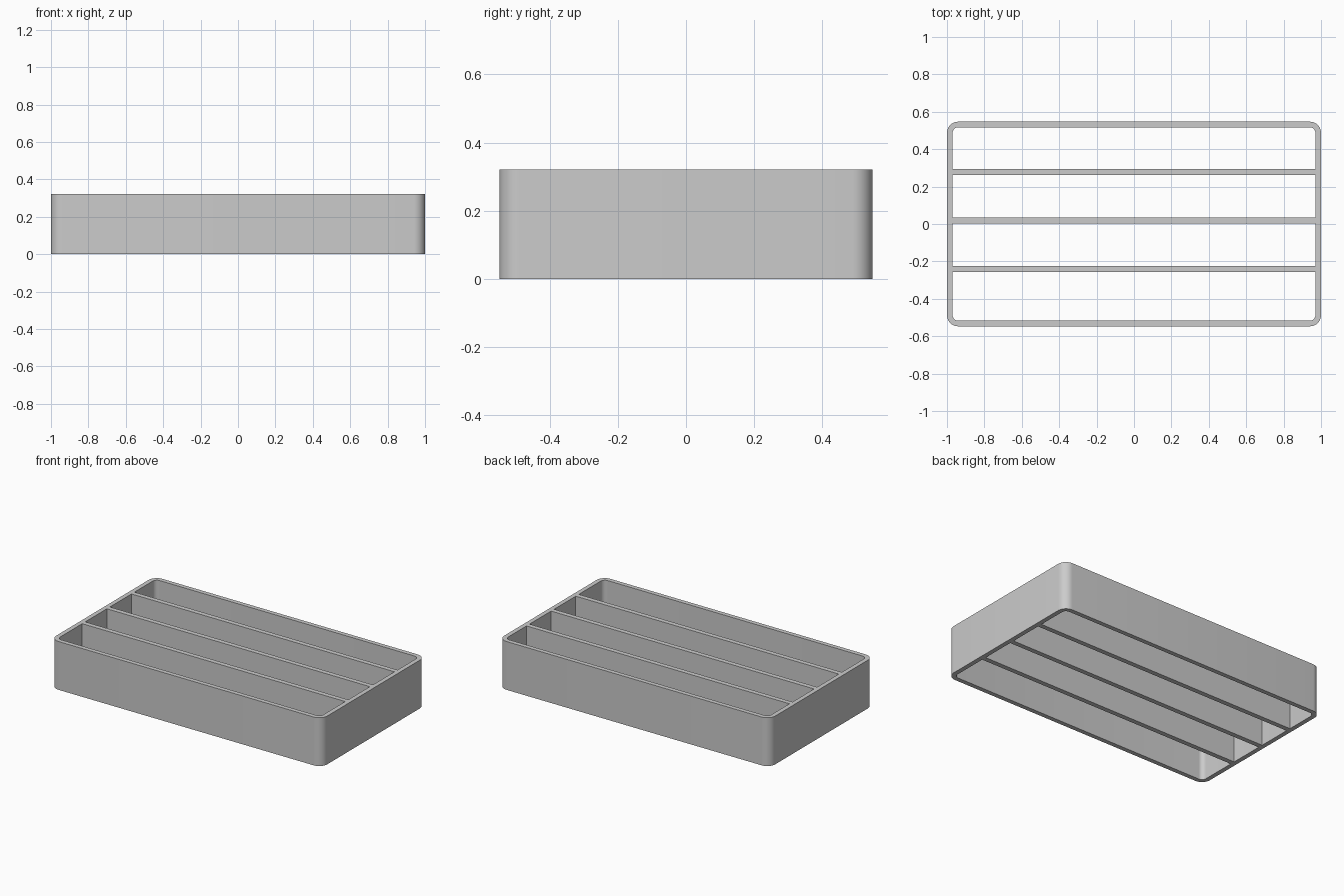
import bpy, bmesh
from math import cos, sin, pi

if "Cube" in bpy.data.objects:
    bpy.data.objects.remove(bpy.data.objects["Cube"])

HX, HY, H = 1.0, 0.547, 0.322   # half length, half width, height
WALL, RADIUS = 0.03, 0.06


def add_object(name, bm):
    bmesh.ops.recalc_face_normals(bm, faces=bm.faces)
    mesh = bpy.data.meshes.new(name)
    bm.to_mesh(mesh)
    bm.free()
    obj = bpy.data.objects.new(name, mesh)
    bpy.context.collection.objects.link(obj)
    return obj


def rounded_rect(hx, hy, r, steps=10):
    pts = []
    for k, (sx, sy) in enumerate([(1, 1), (-1, 1), (-1, -1), (1, -1)]):
        for i in range(steps + 1):
            a = (k + i / steps) * pi / 2
            pts.append((sx * (hx - r) + r * cos(a), sy * (hy - r) + r * sin(a)))
    return pts


# Open rounded frame: four loops bridged into a closed wall
outer = rounded_rect(HX, HY, RADIUS)
inner = rounded_rect(HX - WALL, HY - WALL, RADIUS - WALL)
bm = bmesh.new()
loops = [[bm.verts.new((x, y, z)) for x, y in pts]
         for pts, z in [(outer, 0), (outer, H), (inner, H), (inner, 0)]]
n = len(outer)
for k in range(4):
    a, b = loops[k], loops[(k + 1) % 4]
    for i in range(n):
        j = (i + 1) % n
        bm.faces.new((a[i], a[j], b[j], b[i]))
frame = add_object("tray_frame", bm)
bpy.context.view_layer.objects.active = frame
frame.select_set(True)
bpy.ops.object.shade_smooth_by_angle(angle=pi / 6)

# Three lengthwise dividers spanning between the end walls
for i, y in enumerate((-0.24, 0.02, 0.279)):
    bm = bmesh.new()
    bmesh.ops.create_cube(bm, size=1)
    bmesh.ops.scale(bm, vec=(2 * (HX - WALL), 0.032, H), verts=bm.verts)
    bmesh.ops.translate(bm, vec=(0, y, H / 2), verts=bm.verts)
    add_object(f"divider_{i + 1}", bm)
